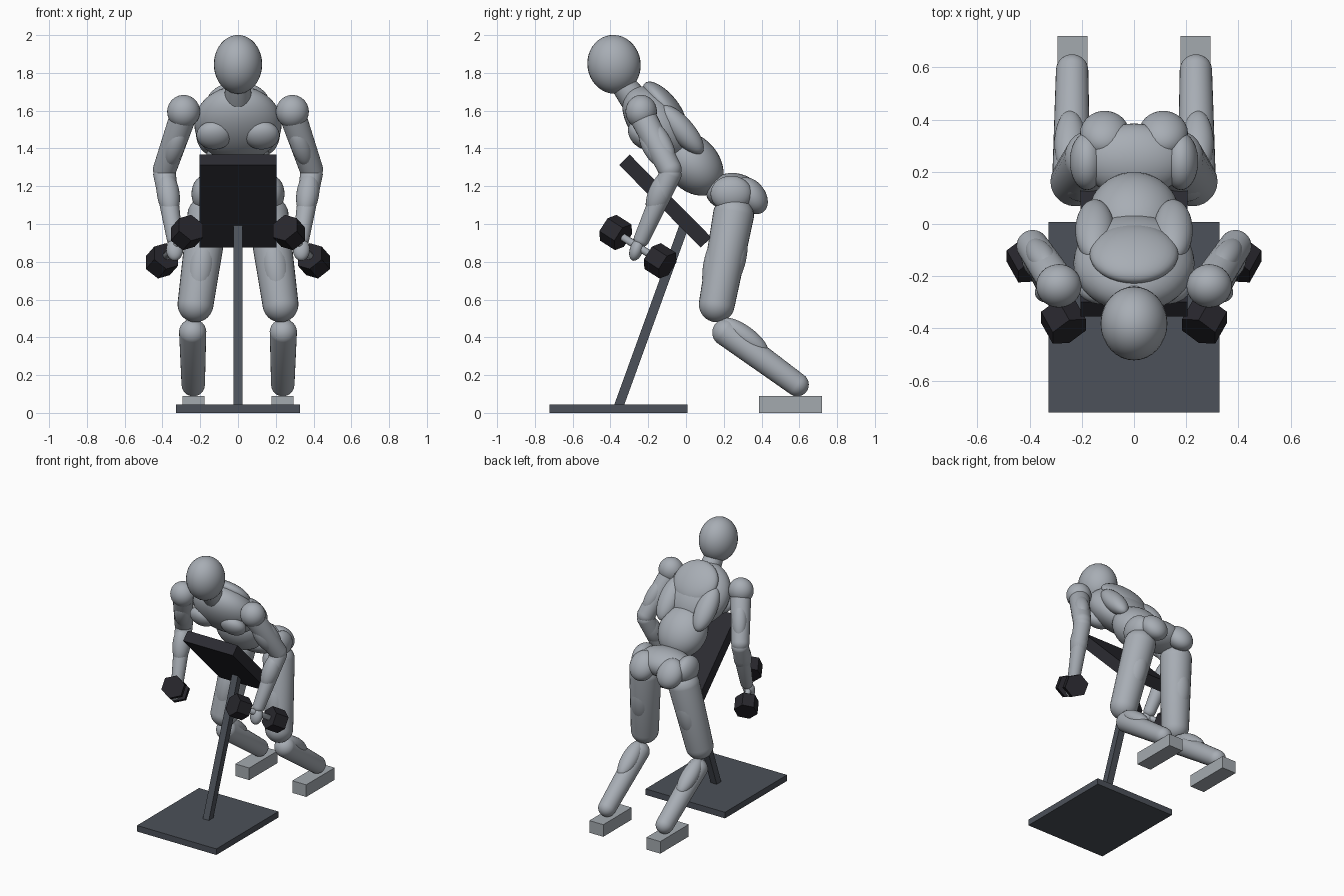
import bpy, bmesh
from mathutils import Vector, Matrix

if "Cube" in bpy.data.objects:
    bpy.data.objects.remove(bpy.data.objects["Cube"])


def material(name, rgb):
    m = bpy.data.materials.new(name)
    m.diffuse_color = (*rgb, 1)
    m.use_nodes = True
    m.node_tree.nodes["Principled BSDF"].inputs["Base Color"].default_value = m.diffuse_color
    return m


BODY = material("body grey", (0.39, 0.42, 0.46))
SHOE = material("shoe grey", (0.37, 0.40, 0.43))
STEEL = material("frame steel", (0.072, 0.082, 0.10))
PAD = material("pad black", (0.024, 0.024, 0.031))
IRON = material("weight black", (0.021, 0.020, 0.026))


def frame(center, axis):
    """Matrix whose z follows axis and whose x stays close to world x."""
    z = Vector(axis).normalized()
    x = Vector((1, 0, 0))
    x = (x - z * x.dot(z)).normalized()
    m = Matrix((x, z.cross(x), z)).transposed().to_4x4()
    return Matrix.Translation(center) @ m


def finish(name, bm, matrix, mat, smooth):
    bm.transform(matrix)
    bmesh.ops.recalc_face_normals(bm, faces=bm.faces)
    for f in bm.faces:
        f.smooth = smooth
    me = bpy.data.meshes.new(name)
    bm.to_mesh(me)
    bm.free()
    me.materials.append(mat)
    ob = bpy.data.objects.new(name, me)
    bpy.context.collection.objects.link(ob)
    return ob


def ellipsoid(name, center, radii, axis=(0, 0, 1), mat=BODY):
    bm = bmesh.new()
    bmesh.ops.create_uvsphere(bm, u_segments=32, v_segments=20, radius=1)
    bmesh.ops.scale(bm, vec=radii, verts=bm.verts)
    return finish(name, bm, frame(center, axis), mat, True)


def limb(name, a, b, ra, rb, mat=BODY):
    """Tapered capsule from a to b."""
    a, b = Vector(a), Vector(b)
    bm = bmesh.new()
    bmesh.ops.create_uvsphere(bm, u_segments=28, v_segments=20, radius=1)
    for v in bm.verts:
        top = v.co.z > -0.001
        v.co *= rb if top else ra
        if top:
            v.co.z += (b - a).length
    return finish(name, bm, frame(a, b - a), mat, True)


def box(name, center, size, axis=(0, 0, 1), mat=STEEL):
    bm = bmesh.new()
    bmesh.ops.create_cube(bm, size=1)
    bmesh.ops.scale(bm, vec=size, verts=bm.verts)
    return finish(name, bm, frame(center, axis), mat, False)


def prism(name, a, b, r, sides, mat, smooth=False):
    a, b = Vector(a), Vector(b)
    bm = bmesh.new()
    bmesh.ops.create_cone(bm, cap_ends=True, segments=sides, radius1=r,
                          radius2=r, depth=(b - a).length)
    return finish(name, bm, frame((a + b) / 2, b - a), mat, smooth)


# Bench: base plate, leaning post, tilted chest pad
box("base_plate", (0, -0.357, 0.0225), (0.654, 0.73, 0.045))
p0, p1 = Vector((0, -0.358, 0.03)), Vector((0, -0.012, 0.985))
box("post", (p0 + p1) / 2, (0.05, 0.05, (p1 - p0).length), p1 - p0)
box("chest_pad", (0, -0.11, 1.121), (0.41, 0.078, 0.615), (0, -0.434, 0.44), PAD)

# Head and torso, leaning forward
LEAN = (0, -0.66, 0.75)
ellipsoid("head", (0, -0.381, 1.845), (0.128, 0.141, 0.156), (0, -0.15, 1))
limb("neck", (0, -0.23, 1.60), (0, -0.335, 1.74), 0.085, 0.065)
ellipsoid("ribcage", (0, -0.15, 1.53), (0.232, 0.14, 0.235), LEAN)
ellipsoid("upper_back", (0, -0.115, 1.63), (0.17, 0.065, 0.155), LEAN)
ellipsoid("abdomen", (0, 0.035, 1.32), (0.175, 0.14, 0.19), LEAN)
ellipsoid("pelvis", (0, 0.245, 1.17), (0.20, 0.14, 0.10))

for s, side in ((1, "right"), (-1, "left")):
    def P(x, y, z):
        return Vector((s * x, y, z))

    def part(name):
        return side + "_" + name

    # Torso muscles
    ellipsoid(part("pectoral"), P(0.125, -0.235, 1.47), (0.095, 0.06, 0.085), LEAN)
    ellipsoid(part("back_muscle"), P(0.15, -0.025, 1.50), (0.075, 0.065, 0.165), LEAN)
    ellipsoid(part("hip"), P(0.18, 0.24, 1.16), (0.066, 0.11, 0.095))
    ellipsoid(part("glute"), P(0.112, 0.345, 1.15), (0.095, 0.075, 0.108), (0, -0.6, 0.8))

    # Leg
    hip, knee = P(0.16, 0.25, 1.04), P(0.225, 0.163, 0.575)
    shin_top, ankle = P(0.24, 0.212, 0.425), P(0.237, 0.588, 0.15)
    limb(part("thigh"), hip, knee, 0.11, 0.095)
    ellipsoid(part("front_thigh"), hip.lerp(knee, 0.55) + P(0, -0.035, 0),
              (0.075, 0.075, 0.19), hip - knee)
    ellipsoid(part("rear_thigh"), hip.lerp(knee, 0.45) + P(0, 0.04, 0),
              (0.075, 0.07, 0.18), hip - knee)
    limb(part("shin"), shin_top, ankle, 0.073, 0.062)
    ellipsoid(part("calf"), P(0.245, 0.31, 0.405), (0.06, 0.055, 0.15), shin_top - ankle)
    box(part("foot"), P(0.235, 0.553, 0.045), (0.115, 0.335, 0.09), mat=SHOE)

    # Arm
    shoulder, elbow = P(0.288, -0.235, 1.58), P(0.388, -0.085, 1.29)
    wrist = P(0.335, -0.235, 0.92)
    ellipsoid(part("shoulder"), P(0.288, -0.237, 1.595), (0.087, 0.083, 0.088))
    limb(part("upper_arm"), shoulder, elbow, 0.072, 0.062)
    mid = shoulder.lerp(elbow, 0.55)
    ellipsoid(part("biceps"), mid + P(-0.01, -0.03, -0.01), (0.052, 0.05, 0.12), shoulder - elbow)
    ellipsoid(part("triceps"), mid + P(0.01, 0.025, 0.01), (0.052, 0.05, 0.13), shoulder - elbow)
    limb(part("forearm"), elbow + P(0, 0, -0.03), wrist, 0.061, 0.042)
    ellipsoid(part("forearm_muscle"), elbow.lerp(wrist, 0.35), (0.06, 0.063, 0.13), elbow - wrist)
    ellipsoid(part("hand"), P(0.335, -0.262, 0.865), (0.045, 0.035, 0.062), (0, 0.35, 1))

    # Hexagonal dumbbell
    front, rear = P(0.27, -0.372, 0.955), P(0.402, -0.137, 0.805)
    along = (rear - front).normalized() * 0.052
    prism(part("dumbbell_handle"), front, rear, 0.02, 16, BODY, True)
    for end, c in (("front", front), ("rear", rear)):
        prism(part("dumbbell_%s_weight" % end), c - along, c + along, 0.081, 6, IRON)
